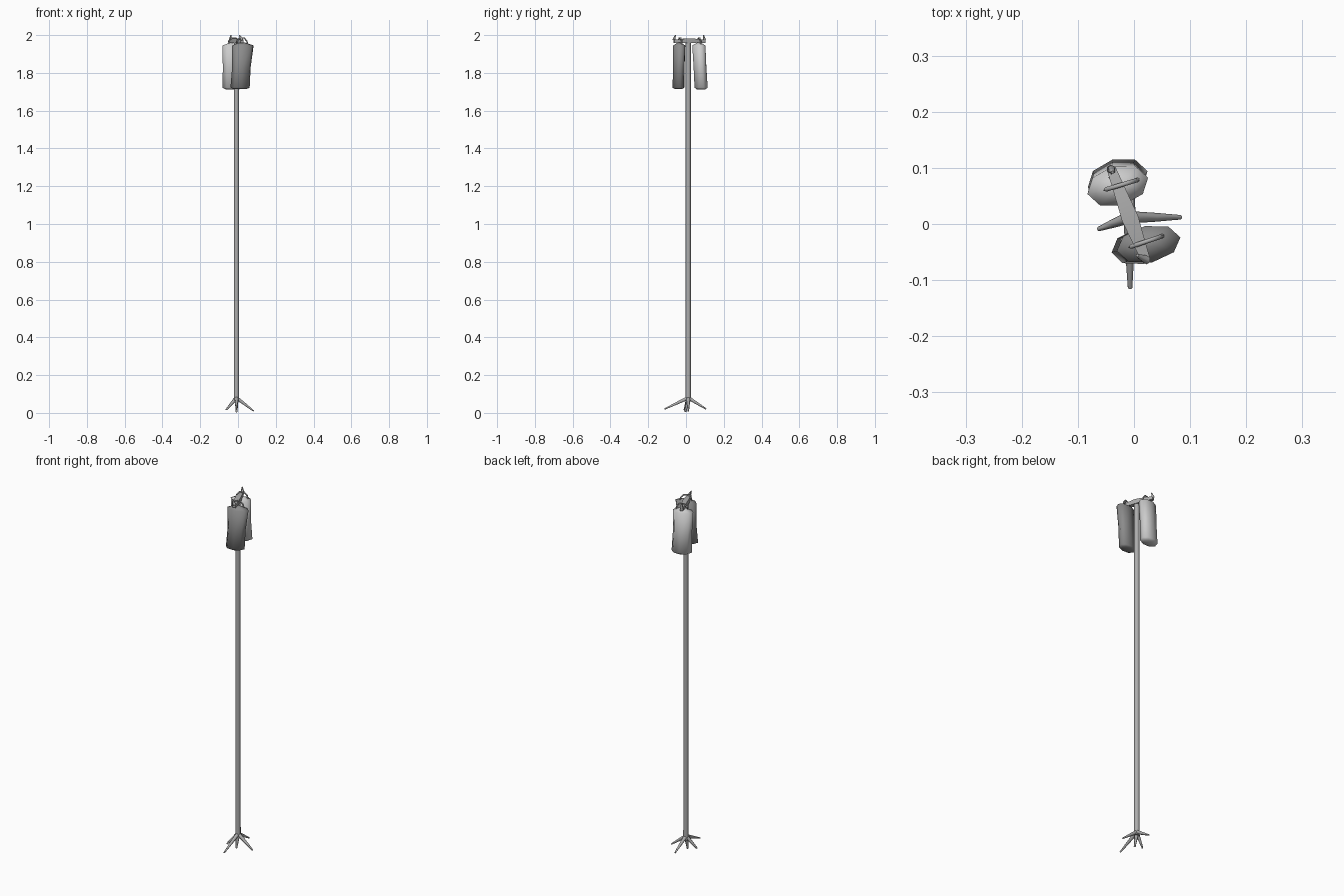
import bpy, bmesh, math
from mathutils import Vector

if "Cube" in bpy.data.objects:
    bpy.data.objects.remove(bpy.data.objects["Cube"])


def grey(name, v):
    m = bpy.data.materials.new(name)
    m.diffuse_color = (v, v, v, 1)
    m.use_nodes = True
    m.node_tree.nodes["Principled BSDF"].inputs["Base Color"].default_value = m.diffuse_color
    return m


FRAME = grey("frame_grey", 0.42)
DARK = grey("dark_grey", 0.26)
LIGHT = grey("light_grey", 0.72)


def loft(name, rings, mat, angle=65):
    """Skin a list of equal-length rings and cap both ends."""
    bm = bmesh.new()
    vr = [[bm.verts.new(p) for p in r] for r in rings]
    n = len(vr[0])
    for a, b in zip(vr, vr[1:]):
        for i in range(n):
            j = (i + 1) % n
            bm.faces.new((a[i], a[j], b[j], b[i]))
    bm.faces.new(vr[0][::-1])
    bm.faces.new(vr[-1])
    bmesh.ops.recalc_face_normals(bm, faces=bm.faces)
    me = bpy.data.meshes.new(name)
    bm.to_mesh(me)
    bm.free()
    me.materials.append(mat)
    ob = bpy.data.objects.new(name, me)
    bpy.context.collection.objects.link(ob)
    bpy.ops.object.select_all(action='DESELECT')
    ob.select_set(True)
    bpy.context.view_layer.objects.active = ob
    bpy.ops.object.shade_smooth_by_angle(angle=math.radians(angle))
    return ob


def tube(name, path, radii, sides=6):
    """Tapered rod through the path points."""
    pts = [Vector(p) for p in path]
    rings = []
    for k, p in enumerate(pts):
        d = (pts[min(k + 1, len(pts) - 1)] - pts[max(k - 1, 0)]).normalized()
        ref = Vector((1, 0, 0)) if abs(d.z) > 0.9 else Vector((0, 0, 1))
        u = d.cross(ref).normalized()
        v = d.cross(u)
        rings.append([p + radii[k] * (u * math.cos(a) + v * math.sin(a))
                      for a in (math.tau * i / sides for i in range(sides))])
    return loft(name, rings, FRAME)


def bag(name, mat, sections):
    """Hanging bundle: sections are (x, y, z, half width, half depth, turn)."""
    rings = []
    for x, y, z, w, d, turn in sections:
        t = math.radians(turn)
        ring = []
        for i in range(8):
            a = math.tau * i / 8
            px, py = w * math.cos(a), d * math.sin(a)
            ring.append((x + px * math.cos(t) - py * math.sin(t),
                         y + px * math.sin(t) + py * math.cos(t), z))
        rings.append(ring)
    return loft(name, rings, mat, 75)


# Pole
PX, PY = -0.008, 0.012
tube("pole", [(PX, PY, 0.06), (PX, PY, 1.0), (PX, PY, 1.97)], [0.014, 0.0135, 0.0135], 8)

# Splayed feet
for i, tip in enumerate([(0.083, 0.012, 0.01), (-0.063, -0.009, 0.016),
                         (-0.007, -0.114, 0.02), (-0.006, 0.107, 0.02)]):
    hub = Vector((PX, PY, 0.08))
    t = Vector(tip)
    tube(f"foot_{i + 1}", [hub, hub.lerp(t, 0.5), t], [0.011, 0.008, 0.004])
tube("foot_centre", [(PX, PY, 0.08), (-0.008, -0.004, 0.004)], [0.011, 0.005])

# Crossbar, thickest in the middle
ends = [Vector((-0.041, 0.1, 1.967)), Vector((0.021, -0.064, 1.967))]
axis = (ends[1] - ends[0]).normalized()
side = Vector((-axis.y, axis.x, 0))
rings = []
for f, w, h, dz in [(0, .008, .008, 0), (.25, .011, .010, .003), (.55, .015, .013, .003),
                    (.8, .011, .010, .002), (1, .008, .008, 0)]:
    c = ends[0].lerp(ends[1], f) + Vector((0, 0, dz))
    rings.append([c + side * (w * s) + Vector((0, 0, h * t))
                  for s, t in ((-1, -1), (1, -1), (1, 1), (-1, 1))])
loft("crossbar", rings, FRAME)

# Upturned horns on the crossbar ends
tube("horn_back", [(-0.037, 0.085, 1.965), (-0.041, 0.098, 1.976), (-0.038, 0.092, 2.0)],
     [0.009, 0.008, 0.003])
tube("horn_front", [(0.018, -0.055, 1.965), (0.022, -0.064, 1.976), (0.006, -0.056, 2.0)],
     [0.009, 0.008, 0.003])

# Straps looped over the crossbar
for name, a, b in [("strap_back", (-0.055, 0.06), (0.008, 0.079)),
                   ("strap_front", (-0.01, -0.042), (0.052, -0.021))]:
    a, b = Vector(a), Vector(b)
    m, n = a.lerp(b, 0.3), a.lerp(b, 0.7)
    tube(name, [(*a, 1.945), (*a.lerp(b, .08), 1.968), (*m, 1.984), (*n, 1.984),
                (*a.lerp(b, .92), 1.968), (*b, 1.945)], [0.004] * 6)

# Hanging bundles
bag("bundle_back", LIGHT,
    [(-0.029, 0.08, 1.712, .036, .022, 15), (-0.029, 0.08, 1.722, .055, .036, 15),
     (-0.030, 0.074, 1.83, .052, .035, 15), (-0.029, 0.068, 1.945, .056, .036, 15),
     (-0.026, 0.068, 1.960, .016, .009, 15)])
bag("bundle_front", DARK,
    [(0.011, -0.040, 1.715, .036, .020, 12), (0.011, -0.040, 1.722, .052, .032, 12),
     (0.018, -0.038, 1.83, .050, .031, 12), (0.026, -0.036, 1.945, .058, .033, 12),
     (0.022, -0.036, 1.960, .016, .009, 12)])
